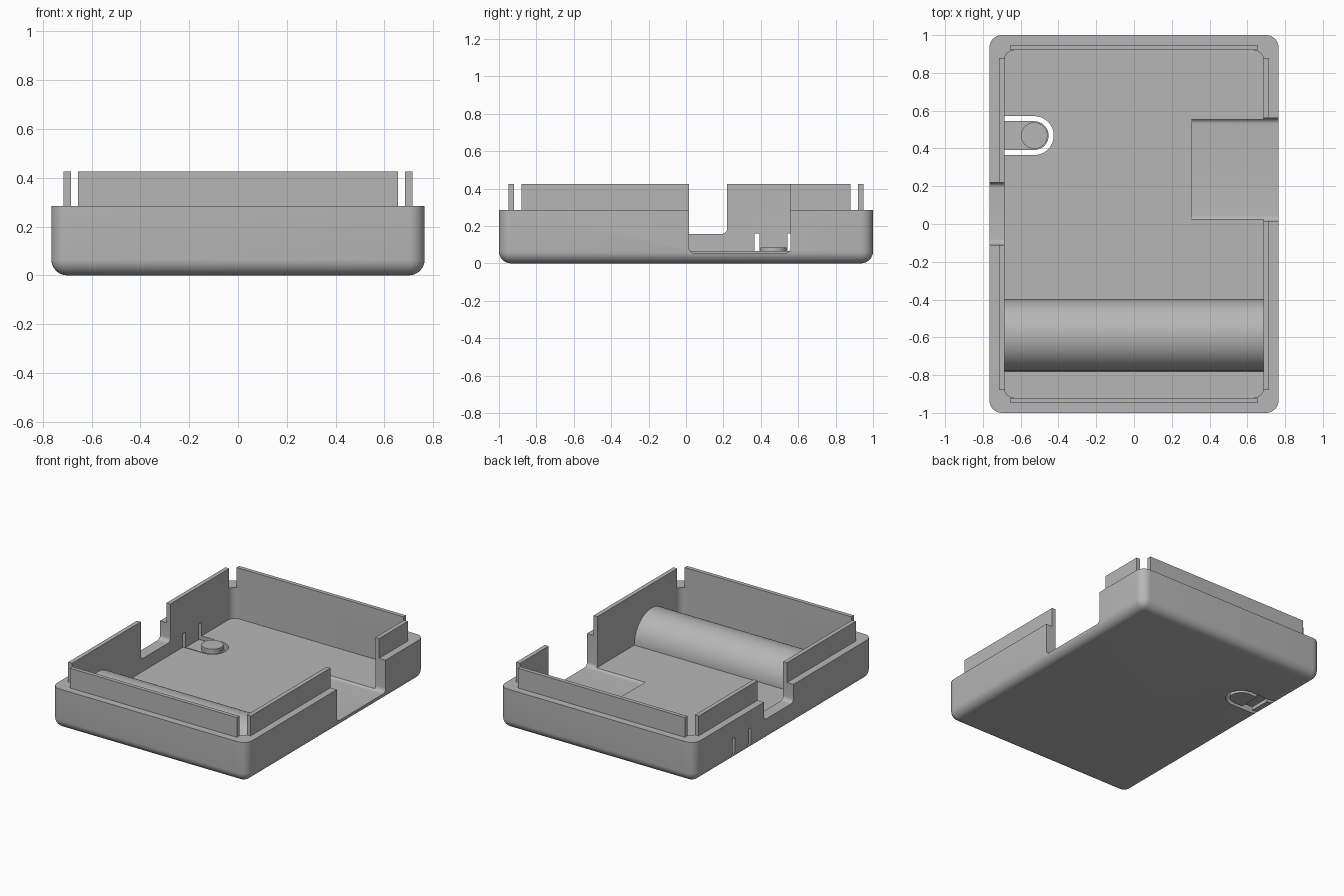
import bpy
import bmesh
from math import sin, cos, pi, radians
from mathutils import Vector

cube = bpy.data.objects.get("Cube")
if cube:
    bpy.data.objects.remove(cube, do_unlink=True)

grey = bpy.data.materials.new("plain_grey")
grey.use_nodes = True
grey.diffuse_color = (0.47, 0.47, 0.47, 1)
grey.node_tree.nodes["Principled BSDF"].inputs["Base Color"].default_value = grey.diffuse_color


def finish(name, bm):
    bmesh.ops.recalc_face_normals(bm, faces=bm.faces)
    mesh = bpy.data.meshes.new(name)
    bm.to_mesh(mesh)
    bm.free()
    mesh.materials.append(grey)
    obj = bpy.data.objects.new(name, mesh)
    bpy.context.collection.objects.link(obj)
    return obj


def prism(name, points, axis, low, high):
    """Extrude a 2D outline along x (outline in y, z) or z (outline in x, y)."""
    bm = bmesh.new()
    place = (lambda a, b: (low, a, b)) if axis == "x" else (lambda a, b: (a, b, low))
    face = bm.faces.new([bm.verts.new(place(a, b)) for a, b in points])
    grown = bmesh.ops.extrude_face_region(bm, geom=[face])["geom"]
    depth = high - low
    move = Vector((depth, 0, 0)) if axis == "x" else Vector((0, 0, depth))
    bmesh.ops.translate(bm, vec=move, verts=[g for g in grown if isinstance(g, bmesh.types.BMVert)])
    return finish(name, bm)


def arc(cx, cy, r, start, end, steps):
    angles = [radians(start + (end - start) * i / steps) for i in range(steps + 1)]
    return [(cx + r * cos(a), cy + r * sin(a)) for a in angles]


def rect(x0, x1, y0, y1):
    return [(x0, y0), (x1, y0), (x1, y1), (x0, y1)]


def rounded_rect(x, y, r):
    corners = [(1, 1, 0), (-1, 1, 90), (-1, -1, 180), (1, -1, 270)]
    return [p for sx, sy, a in corners
            for p in arc(sx * (x - r), sy * (y - r), r, a, a + 90, 8)]


def notch(y0, y1, z0, r):
    """Open-topped notch with rounded lower corners."""
    return (arc(y0 + r, z0 + r, r, 180, 270, 8) + arc(y1 - r, z0 + r, r, 270, 360, 8)
            + [(y1, 1), (y0, 1)])


def smooth(obj):
    bpy.ops.object.select_all(action="DESELECT")
    obj.select_set(True)
    bpy.context.view_layer.objects.active = obj
    bpy.ops.object.shade_smooth_by_angle(angle=radians(30))


def cut(obj, cutter):
    cutter.hide_render = True
    mod = obj.modifiers.new("cut", "BOOLEAN")
    mod.operation = "DIFFERENCE"
    mod.solver = "EXACT"
    mod.object = cutter
    bpy.context.view_layer.objects.active = obj
    bpy.ops.object.modifier_apply(modifier=mod.name)
    bpy.data.objects.remove(cutter, do_unlink=True)


RIM, LIP_TOP, FLOOR = 0.285, 0.425, 0.065
IN_X, IN_Y = 0.685, 0.92

# Tray body, rounded everywhere but the rim
bm = bmesh.new()
bmesh.ops.create_cube(bm, size=1)
for v in bm.verts:
    v.co = Vector((v.co.x * 1.53, v.co.y * 2, (v.co.z + 0.5) * RIM))
edges = [e for e in bm.edges if any(v.co.z < 0.01 for v in e.verts)]
bmesh.ops.bevel(bm, geom=edges, offset=0.065, segments=8, profile=0.5, affect="EDGES")
body = finish("tray_body", bm)

# Cavity and the two side notches
cut(body, prism("cavity_cutter", rounded_rect(IN_X, IN_Y, 0.05), "z", FLOOR, 1))
cut(body, prism("large_notch_cutter", notch(0.015, 0.56, 0.055, 0.03), "x", 0.305, 1))
cut(body, prism("small_notch_cutter", notch(-0.11, 0.22, 0.157, 0.03), "x", -1, -0.6))

# U-shaped slot that frees the button tongue
BX, BY = -0.528, 0.468
slot = ([(-1, BY - 0.103)] + arc(BX, BY, 0.103, -90, 90, 24) + [(-1, BY + 0.103)]
        + [(-1, BY + 0.076)] + arc(BX, BY, 0.076, 90, -90, 24) + [(-1, BY - 0.076)])
cut(body, prism("slot_cutter", slot, "z", -0.1, 0.16))
tongue = rect(-IN_X, -0.46, BY - 0.077, BY + 0.077)
cut(body, prism("tongue_top_cutter", tongue, "z", 0.052, 0.15))
hinge = rect(-IN_X, -0.6, BY - 0.08, BY + 0.08)
cut(body, prism("hinge_cutter", hinge, "z", -0.1, 0.025))
smooth(body)

# Button on the tongue
smooth(prism("button", arc(BX, BY, 0.07, 0, 352.5, 47), "z", 0.04, 0.085))

# Half-round bump across the floor
bump = arc(-0.59, FLOOR, 0.19, 0, 180, 40)
smooth(prism("floor_bump", bump, "x", -IN_X, IN_X))

# Upright lips around the rim, open at the corners and notches
for name, side in (("front_lip", -1), ("back_lip", 1)):
    y0, y1 = sorted((side * IN_Y, side * 0.948))
    prism(name, rect(-0.655, 0.655, y0, y1), "z", RIM, LIP_TOP)
for name, side, gap in (("left_lip", 1, (0.015, 0.56)), ("right_lip", -1, (-0.11, 0.22))):
    x0, x1 = sorted((side * IN_X, side * 0.715))
    prism(name + "_front", rect(x0, x1, -0.88, gap[0]), "z", RIM, LIP_TOP)
    prism(name + "_back", rect(x0, x1, gap[1], 0.88), "z", RIM, LIP_TOP)
